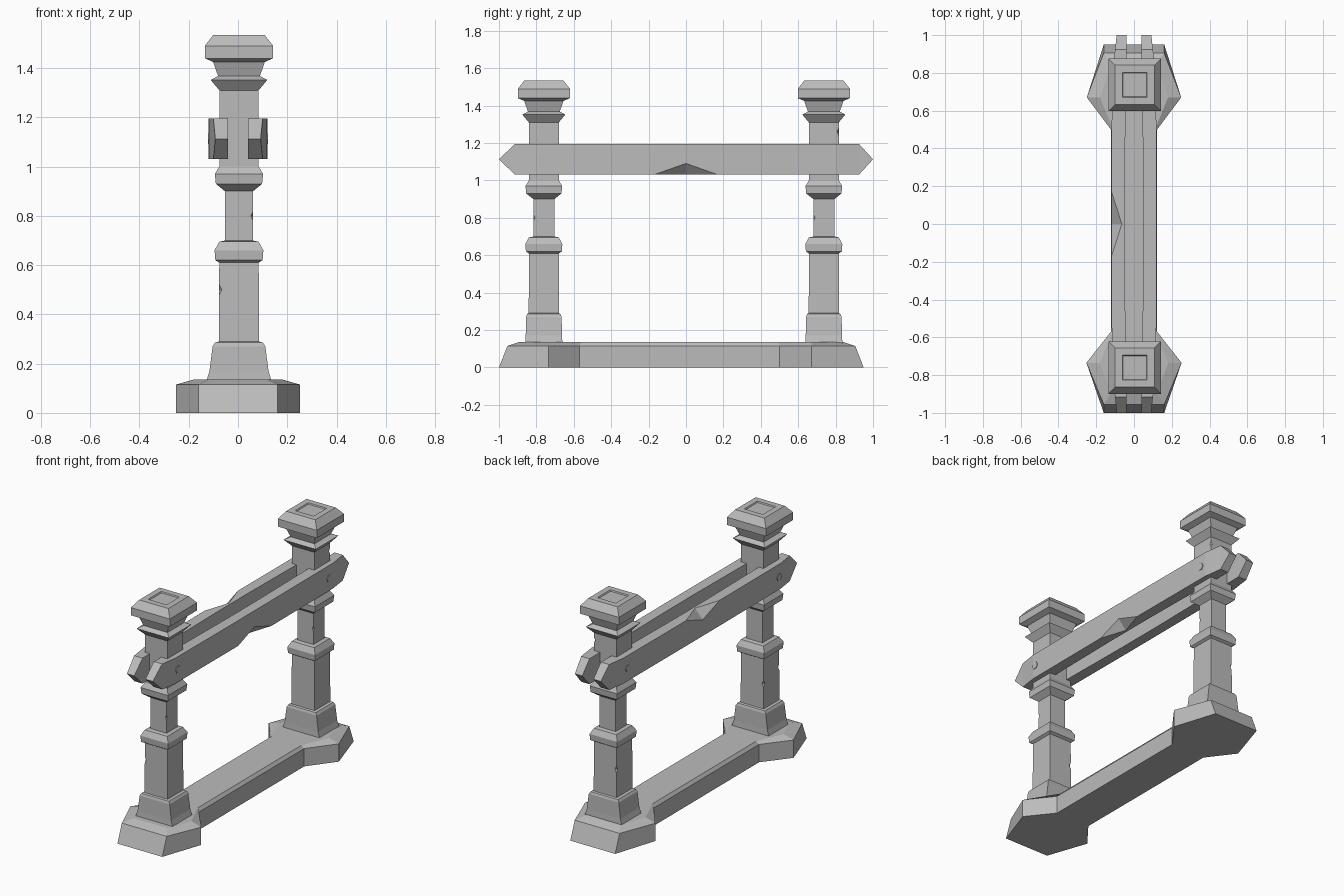
import bpy, bmesh
from mathutils import Vector, Matrix

cube = bpy.data.objects.get("Cube")
if cube:
    bpy.data.objects.remove(cube, do_unlink=True)

stone = bpy.data.materials.new("grey stone")
stone.use_nodes = True
stone.diffuse_color = (0.5, 0.5, 0.5, 1)
stone.node_tree.nodes["Principled BSDF"].inputs["Base Color"].default_value = (0.5, 0.5, 0.5, 1)


def finish(bm, name):
    bmesh.ops.remove_doubles(bm, verts=bm.verts, dist=0.0005)
    bmesh.ops.recalc_face_normals(bm, faces=bm.faces)
    mesh = bpy.data.meshes.new(name)
    bm.to_mesh(mesh)
    bm.free()
    mesh.materials.append(stone)
    obj = bpy.data.objects.new(name, mesh)
    bpy.context.collection.objects.link(obj)
    return obj


def loft(name, rings):
    """Skin a stack of equal-length point rings and cap both ends."""
    bm = bmesh.new()
    rows = [[bm.verts.new(p) for p in ring] for ring in rings]
    for a, b in zip(rows, rows[1:]):
        for i in range(len(a)):
            j = (i + 1) % len(a)
            bm.faces.new((a[i], a[j], b[j], b[i]))
    bm.faces.new(rows[0])
    bm.faces.new(rows[-1])
    return finish(bm, name)


def chip(obj, location):
    """Knock a faceted chip out of an edge."""
    bm = bmesh.new()
    bmesh.ops.create_uvsphere(bm, u_segments=4, v_segments=2, radius=1)
    bm.transform(Matrix.Translation(location) @ Matrix.Diagonal((0.03, 0.03, 0.06, 1)))
    cutter = finish(bm, "chip_cutter")
    cutter.hide_render = True
    mod = obj.modifiers.new("chip", 'BOOLEAN')
    mod.operation = 'DIFFERENCE'
    mod.solver = 'EXACT'
    mod.object = cutter
    bpy.context.view_layer.objects.active = obj
    bpy.ops.object.modifier_apply(modifier=mod.name)
    bpy.data.objects.remove(cutter, do_unlink=True)


# Base: long sill with a six-sided pad at each end, bevelled on top
half_outline = [(0.16, -1.0, 0.04, 0.06), (0.252, -0.735, 0.07, 0),
                (0.122, -0.57, 0.015, 0.01), (0.122, 0.5, 0.015, -0.01),
                (0.25, 0.67, 0.07, 0), (0.16, 0.95, 0.04, -0.06)]
outline = half_outline + [(-x, y, -ix, iy) for x, y, ix, iy in reversed(half_outline)]


def base_ring(z, inset, lean):
    ring = []
    for x, y, ix, iy in outline:
        end_lean = lean * (1 if y < -0.9 else -1 if y > 0.9 else 0)
        ring.append((x - ix * inset, y + iy * inset + end_lean, z))
    return ring


loft("base", [base_ring(0, 0, 0), base_ring(0.115, 0, 0.045), base_ring(0.135, 1, 0.045)])

# Posts: square turned profile as (half width x, half width y, height)
profile = [(0.135, 0.1, 0.12), (0.12, 0.097, 0.17), (0.107, 0.095, 0.27),
           (0.098, 0.09, 0.285), (0.082, 0.081, 0.29), (0.08, 0.08, 0.61),
           (0.096, 0.096, 0.62), (0.099, 0.099, 0.66), (0.08, 0.08, 0.695),
           (0.057, 0.056, 0.7), (0.057, 0.056, 0.9), (0.094, 0.094, 0.93),
           (0.098, 0.098, 0.97), (0.08, 0.08, 1.0), (0.08, 0.08, 1.31),
           (0.115, 0.115, 1.352), (0.085, 0.085, 1.368), (0.105, 0.105, 1.425),
           (0.139, 0.139, 1.44), (0.139, 0.139, 1.49), (0.104, 0.104, 1.535),
           (0.066, 0.066, 1.535), (0.062, 0.062, 1.528)]
corners = [(-1, -1), (1, -1), (1, 1), (-1, 1)]
# Chips as (corner x, corner y, shaft half width, height)
posts = {"front_post": (-0.76, [(-1, -1, 0.08, 0.5), (1, -1, 0.057, 0.8), (-1, 1, 0.08, 0.45)]),
         "back_post": (0.737, [(-1, 1, 0.08, 0.47), (1, 1, 0.08, 1.26), (1, -1, 0.057, 0.8)])}
for name, (cy, chips) in posts.items():
    post = loft(name, [[(0.004 + sx * hx, cy + sy * hy, z) for sx, sy in corners]
                       for hx, hy, z in profile])
    for sx, sy, h, z in chips:
        chip(post, Vector((0.004 + sx * (h + 0.01), cy + sy * (h + 0.01), z)))

# Rails: pointed planks; each has one chipped outer edge at mid span
RAIL_Z = 1.113


def rail_section(side, y, x_in, x_out, h, cut_x=0, cut_z=0):
    pts = [(x_in, -h), (x_in, h), (x_out, h), (x_out, -h + cut_z), (x_out - cut_x, -h)]
    return [(side * x, y, RAIL_Z + side * z) for x, z in pts]


for name, side in (("right_rail", -1), ("left_rail", 1)):
    loft(name, [rail_section(side, -1.0, 0.04, 0.092, 0),
                rail_section(side, -0.915, 0.04, 0.1, 0.082),
                rail_section(side, -0.8, 0.042, 0.117, 0.082),
                rail_section(side, -0.17, 0.05, 0.119, 0.082),
                rail_section(side, 0, 0.05, 0.119, 0.082, 0.055, 0.06),
                rail_section(side, 0.17, 0.05, 0.119, 0.082),
                rail_section(side, 0.8, 0.042, 0.117, 0.082),
                rail_section(side, 0.925, 0.04, 0.1, 0.082),
                rail_section(side, 1.0, 0.04, 0.092, 0)])
    # Bolt heads on the outer faces
    for label, y in (("front", -0.78), ("back", 0.76)):
        bm = bmesh.new()
        bmesh.ops.create_cone(bm, cap_ends=True, segments=6, radius1=0.024,
                              radius2=0.024, depth=0.02)
        bm.transform(Matrix.Translation((side * 0.111, y, RAIL_Z))
                     @ Matrix.Rotation(1.5708, 4, 'Y'))
        finish(bm, f"{name}_{label}_bolt")
